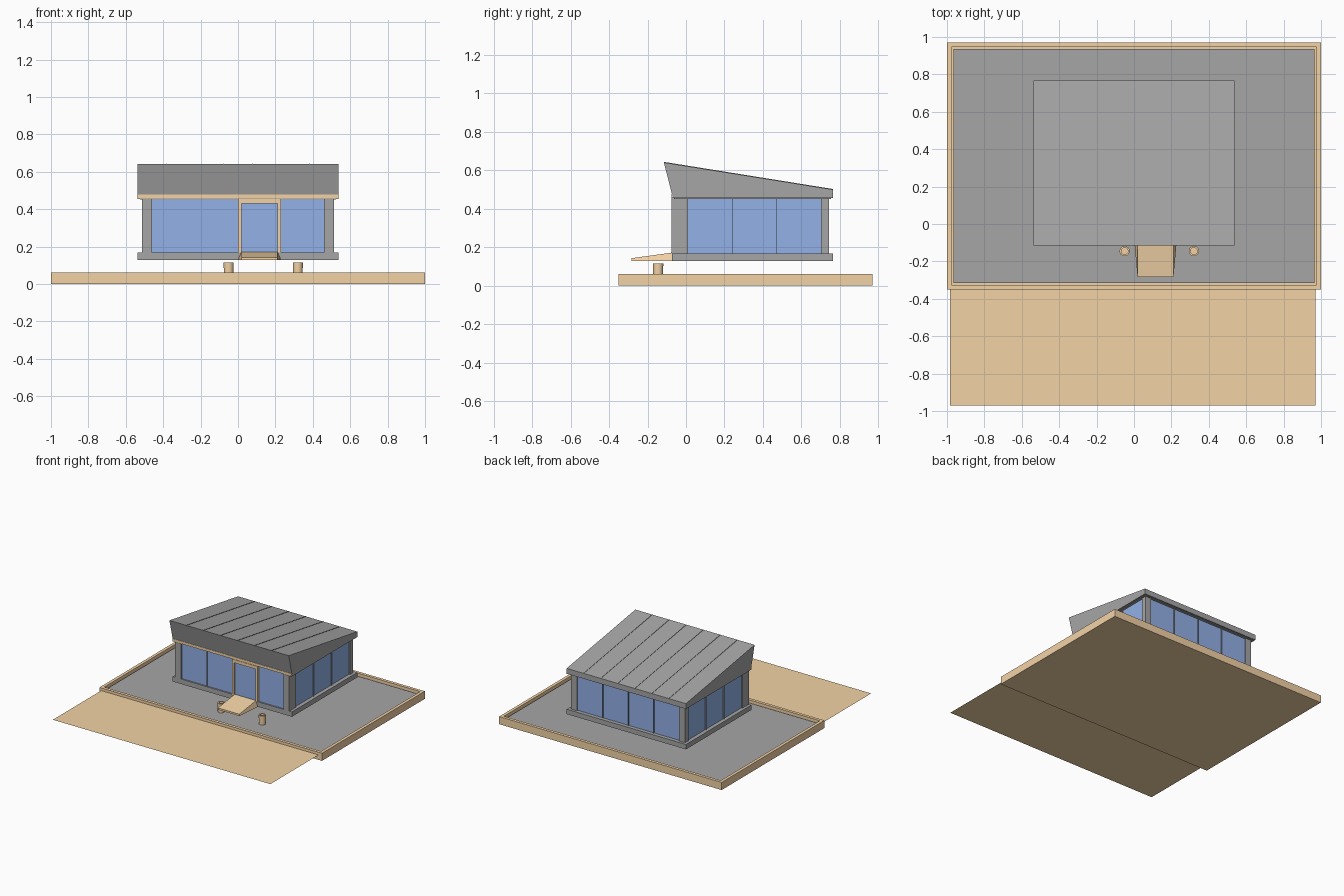
import bpy, bmesh, math

if "Cube" in bpy.data.objects:
    bpy.data.objects.remove(bpy.data.objects["Cube"])


def material(name, col):
    m = bpy.data.materials.new(name)
    m.diffuse_color = (*col, 1)
    m.use_nodes = True
    m.node_tree.nodes["Principled BSDF"].inputs["Base Color"].default_value = m.diffuse_color
    return m


TAN = material("wood", (0.9, 0.65, 0.38))
BLUE = material("glass", (0.29, 0.44, 0.8))
GREY = material("grey_panel", (0.38, 0.38, 0.38))


def finish(name, bm, mat=GREY, closed=True):
    if closed:
        bmesh.ops.recalc_face_normals(bm, faces=bm.faces)
    me = bpy.data.meshes.new(name)
    bm.to_mesh(me)
    bm.free()
    ob = bpy.data.objects.new(name, me)
    bpy.context.collection.objects.link(ob)
    me.materials.append(mat)
    return ob


def cube(x, y, z):
    bm = bmesh.new()
    bmesh.ops.create_cube(bm, size=1)
    for v in bm.verts:
        v.co = [r[0] if c < 0 else r[1] for c, r in zip(v.co, (x, y, z))]
    return bm


def box(name, x, y, z, mat=GREY):
    return finish(name, cube(x, y, z), mat)


def extrude_x(name, profile, x0, x1, mat=GREY):
    bm = bmesh.new()
    f = bm.faces.new([bm.verts.new((x0, y, z)) for y, z in profile])
    r = bmesh.ops.extrude_face_region(bm, geom=[f])
    for v in r["geom"]:
        if isinstance(v, bmesh.types.BMVert):
            v.co.x = x1
    return finish(name, bm, mat)


def hollow_top(bm, rim, depth):
    """Flat rim around the top, then a straight-walled recess."""
    top = max(bm.faces, key=lambda f: f.calc_center_median().z)
    bmesh.ops.inset_region(bm, faces=[top], thickness=rim)
    inner = bmesh.ops.extrude_discrete_faces(bm, faces=[top])["faces"][0]
    for v in inner.verts:
        v.co.z -= depth


# Lot: tray with raised rim, grey paving inside, flat sheet in front
bm = cube((-1, 1), (-0.35, 0.97), (0, 0.062))
hollow_top(bm, 0.035, 0.03)
finish("lot_rim", bm, TAN)
box("paving", (-0.966, 0.966), (-0.316, 0.936), (0.03, 0.042))

bm = bmesh.new()
bm.faces.new([bm.verts.new((x, y, 0.04)) for x, y in
              ((-0.985, -0.97), (0.97, -0.97), (0.97, -0.35), (-0.985, -0.35))])
finish("front_walkway", bm, TAN, closed=False)

# House floor slab and ceiling plate
box("floor_slab", (-0.536, 0.536), (-0.073, 0.766), (0.128, 0.168))
box("ceiling_plate", (-0.525, 0.525), (-0.063, 0.755), (0.452, 0.46))

# Corner posts
for s, side in ((-1, "left"), (1, "right")):
    xs = sorted((s * 0.46, s * 0.513))
    box(side + "_front_post", xs, (-0.055, 0.01), (0.168, 0.455))
    box(side + "_front_post_cover", xs, (-0.075, -0.055), (0.168, 0.455))
    box(side + "_back_post", xs, (0.703, 0.745), (0.168, 0.455))

# Continuous glass walls with thin fins between the panels
Z, T = (0.168, 0.453), 0.001
box("front_glass_left", (-0.46, 0), (-0.062, -0.055), Z, BLUE)
box("front_glass_right", (0.23, 0.46), (-0.062, -0.055), Z, BLUE)
box("front_fin", (-0.23 - T, -0.23 + T), (-0.073, -0.055), Z)
box("back_glass", (-0.46, 0.46), (0.728, 0.735), Z, BLUE)
for i in range(3):
    x = -0.23 + i * 0.23
    box(f"back_fin_{i}", (x - T, x + T), (0.728, 0.745), Z)
for s, side in ((-1, "left"), (1, "right")):
    box(side + "_glass", sorted((s * 0.498, s * 0.504)), (0.01, 0.703), Z, BLUE)
    for i in range(2):
        y = 0.241 + i * 0.231
        box(f"{side}_fin_{i}", sorted((s * 0.498, s * 0.513)), (y - T, y + T), Z)

# Door with wooden frame
box("door_glass", (0.018, 0.212), (-0.062, -0.055), (0.168, 0.43), BLUE)
box("door_jamb_left", (0, 0.018), (-0.076, -0.035), (0.168, 0.455), TAN)
box("door_jamb_right", (0.212, 0.23), (-0.076, -0.035), (0.168, 0.455), TAN)
box("door_head", (0.018, 0.212), (-0.076, -0.035), (0.43, 0.455), TAN)

# Wedge roof with leaning front, wooden fascia strip and thin standing seams
extrude_x("roof", [(-0.068, 0.456), (-0.115, 0.641), (0.766, 0.5), (0.766, 0.456)],
          -0.536, 0.536)
box("front_fascia", (-0.535, 0.535), (-0.076, -0.06), (0.457, 0.478), TAN)
for i in range(1, 7):
    x = -0.536 + i * 1.072 / 7
    extrude_x(f"roof_seam_{i}", [(-0.114, 0.638), (-0.114, 0.644), (0.765, 0.503),
                                 (0.765, 0.497)], x - T, x + T)

# Entrance ramp: wider at the house, tapering to the front
bm = bmesh.new()
bmesh.ops.create_cube(bm, size=1)
for v in bm.verts:
    s, back, up = (1 if v.co.x > 0 else -1), v.co.y > 0, v.co.z > 0
    half = 0.115 if back and not up else 0.096
    z = (0.172 if back else 0.143) if up else 0.128
    v.co = (0.115 + s * half, -0.073 if back else -0.284, z)
finish("entrance_ramp", bm, TAN)

# Two hollow round planters
for x, side in ((-0.05, "left"), (0.32, "right")):
    bm = bmesh.new()
    bmesh.ops.create_cone(bm, cap_ends=True, segments=24, radius1=0.025,
                          radius2=0.027, depth=0.073)
    hollow_top(bm, 0.009, 0.015)
    bmesh.ops.translate(bm, verts=bm.verts, vec=(x, -0.145, 0.0785))
    ob = finish(side + "_planter", bm, TAN)
    bpy.context.view_layer.objects.active = ob
    ob.select_set(True)
    bpy.ops.object.shade_smooth_by_angle(angle=math.radians(35))
    ob.select_set(False)
